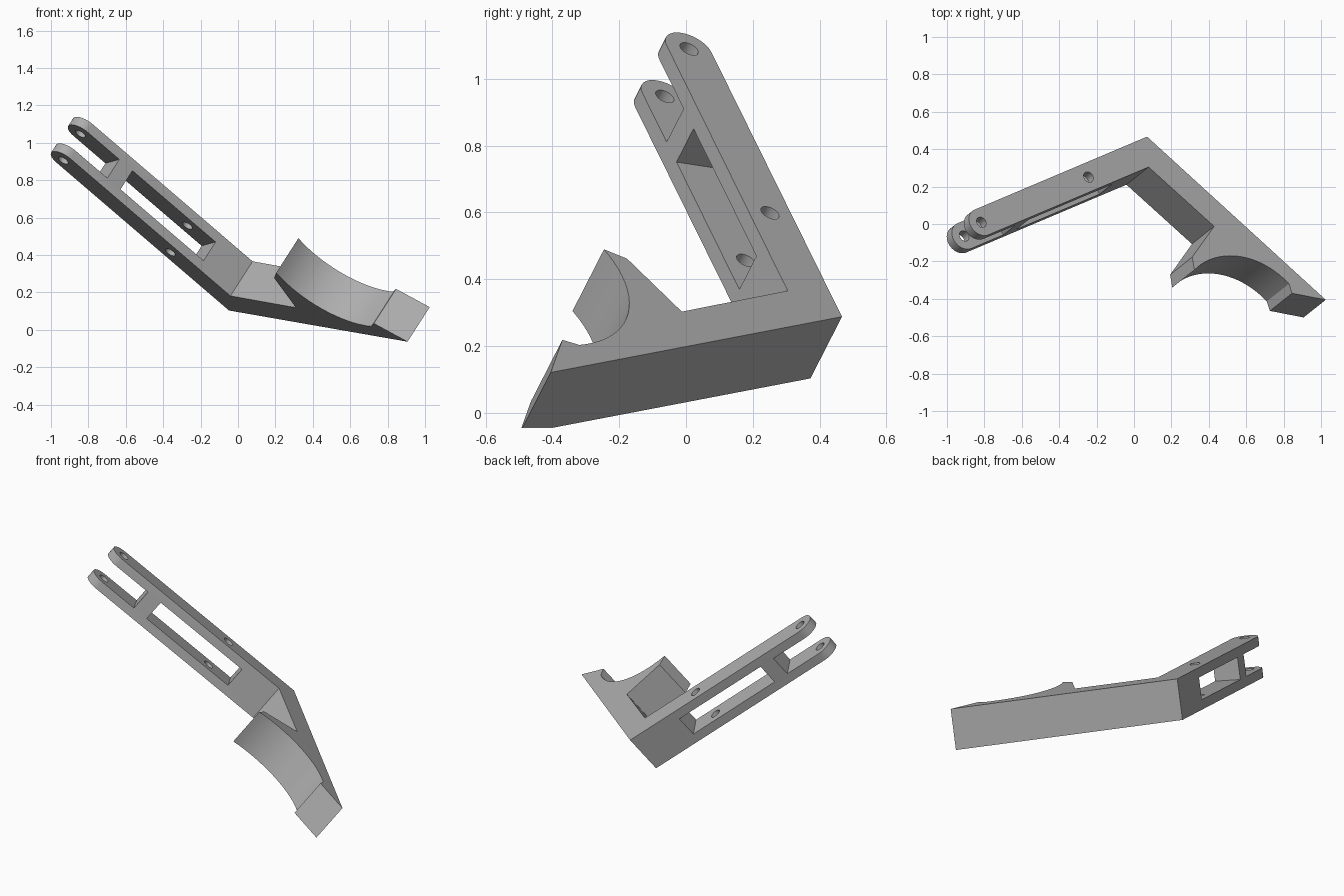
import bpy, bmesh, math
from mathutils import Vector, Matrix

cube = bpy.data.objects.get("Cube")
if cube:
    bpy.data.objects.remove(cube, do_unlink=True)

# Local frame: u along the arm, v across it, n through the thickness
ORIGIN = Vector((0.07, 0.467, 0.288))
u = Vector((-0.723, -0.306, 0.620)).normalized()
v = Vector((0.503, 0.398, 0.767)).cross(u).normalized()
n = u.cross(v)
FRAME = Matrix((u, v, n)).transposed().to_4x4()
FRAME.translation = ORIGIN

THICK = 0.239
WIDTH = 0.155
PLATE = 0.055
MID = WIDTH / 2
HOOK_ANGLE = math.atan2(1.193, -0.527)
HOOK_LEN = 1.304

metal = bpy.data.materials.new("light_grey")
metal.use_nodes = True
GREY = (0.42, 0.42, 0.42, 1)
metal.diffuse_color = GREY
metal.node_tree.nodes["Principled BSDF"].inputs["Base Color"].default_value = GREY


def prism(name, outline, low, high, matrix=None):
    """Extrude a 2D outline between two heights."""
    bm = bmesh.new()
    face = bm.faces.new([bm.verts.new((x, y, low)) for x, y in outline])
    ext = bmesh.ops.extrude_face_region(bm, geom=[face])
    moved = [g for g in ext["geom"] if isinstance(g, bmesh.types.BMVert)]
    bmesh.ops.translate(bm, verts=moved, vec=(0, 0, high - low))
    if matrix:
        bm.transform(matrix)
    bmesh.ops.recalc_face_normals(bm, faces=bm.faces)
    mesh = bpy.data.meshes.new(name)
    bm.to_mesh(mesh)
    bm.free()
    obj = bpy.data.objects.new(name, mesh)
    bpy.context.collection.objects.link(obj)
    return obj


def circle(cx, cy, r, start=0.0, sweep=math.tau, steps=24):
    return [(cx + r * math.cos(start + sweep * i / steps),
             cy + r * math.sin(start + sweep * i / steps)) for i in range(steps)]


def rect(x0, x1, y0, y1):
    return [(x0, y0), (x1, y0), (x1, y1), (x0, y1)]


def bow(p, q, sag, steps=20):
    """Points of a circular arc from p to q, bulging by sag to the left."""
    p, q = Vector(p), Vector(q)
    half = (q - p).length / 2
    along = (q - p).normalized()
    side = Vector((-along.y, along.x))
    r = (half * half + sag * sag) / (2 * sag)
    centre = (p + q) / 2 - side * (r - sag)
    spread = math.asin(half / r)
    pts = []
    for i in range(steps + 1):
        t = spread * (2 * i / steps - 1)
        pts.append(tuple(centre + r * (along * math.sin(t) + side * math.cos(t))))
    return pts


# Whole bracket outline: outer corner, hook, cradle, prong, inner corner, arm
tip = (-0.527, 1.193)
cradle = bow((-0.36, 1.035), (0.16, 0.766), -0.12)
outline = [(0, 0), tip, (-0.347, 1.089)] + cradle
outline += [(0.13, 0.697), (-0.103, 0.59), (0.092, WIDTH)]
outline += circle(1.277, MID, MID, math.pi / 2, -math.pi, 16) + [(1.277, 0)]
bracket = prism("bracket", outline, -THICK, 0)

# Arm window, fork slot and pin holes
cutters = [
    prism("window_cutter", rect(0.328, 0.943, -0.2, 0.3), PLATE - THICK, -PLATE),
    prism("fork_cutter", rect(1.04, 1.6, -0.2, 0.3), PLATE - THICK, -PLATE),
]
for pos in (0.485, 1.277):
    cutters.append(prism("pin_hole_cutter", circle(pos, MID, 0.03), -0.4, 0.2))

# Hook taper: side profiles swept across the hook
top_curve = [(0.70, 0), (0.93, -0.005), (1.17, -0.03), (HOOK_LEN, -0.053), (1.5, -0.09)]
low_curve = [(0.55, 0), (0.80, 0.016), (1.07, 0.046), (HOOK_LEN, 0.088), (1.5, 0.125)]
low_curve = [(s, h - THICK) for s, h in low_curve]
sweep = Matrix.Rotation(HOOK_ANGLE, 4, "Z") @ Matrix.Rotation(math.pi / 2, 4, "X")
cutters.append(prism("top_taper_cutter", top_curve + [(1.5, 0.1), (0.70, 0.1)], -0.9, 0.9, sweep))
cutters.append(prism("low_taper_cutter", low_curve + [(1.5, -0.4), (0.55, -0.4)], -0.9, 0.9, sweep))

for cutter in cutters:
    cutter.hide_render = True
    mod = bracket.modifiers.new(cutter.name, "BOOLEAN")
    mod.operation = "DIFFERENCE"
    mod.solver = "EXACT"
    mod.object = cutter

# Bake the cuts and drop the cutters
depsgraph = bpy.context.evaluated_depsgraph_get()
baked = bpy.data.meshes.new_from_object(bracket.evaluated_get(depsgraph))
bracket.modifiers.clear()
bracket.data = baked
for cutter in cutters:
    bpy.data.objects.remove(cutter, do_unlink=True)

baked.transform(FRAME)
baked.materials.clear()
baked.materials.append(metal)

bpy.ops.object.select_all(action="DESELECT")
bracket.select_set(True)
bpy.context.view_layer.objects.active = bracket
bpy.ops.object.shade_smooth_by_angle(angle=math.radians(30))
